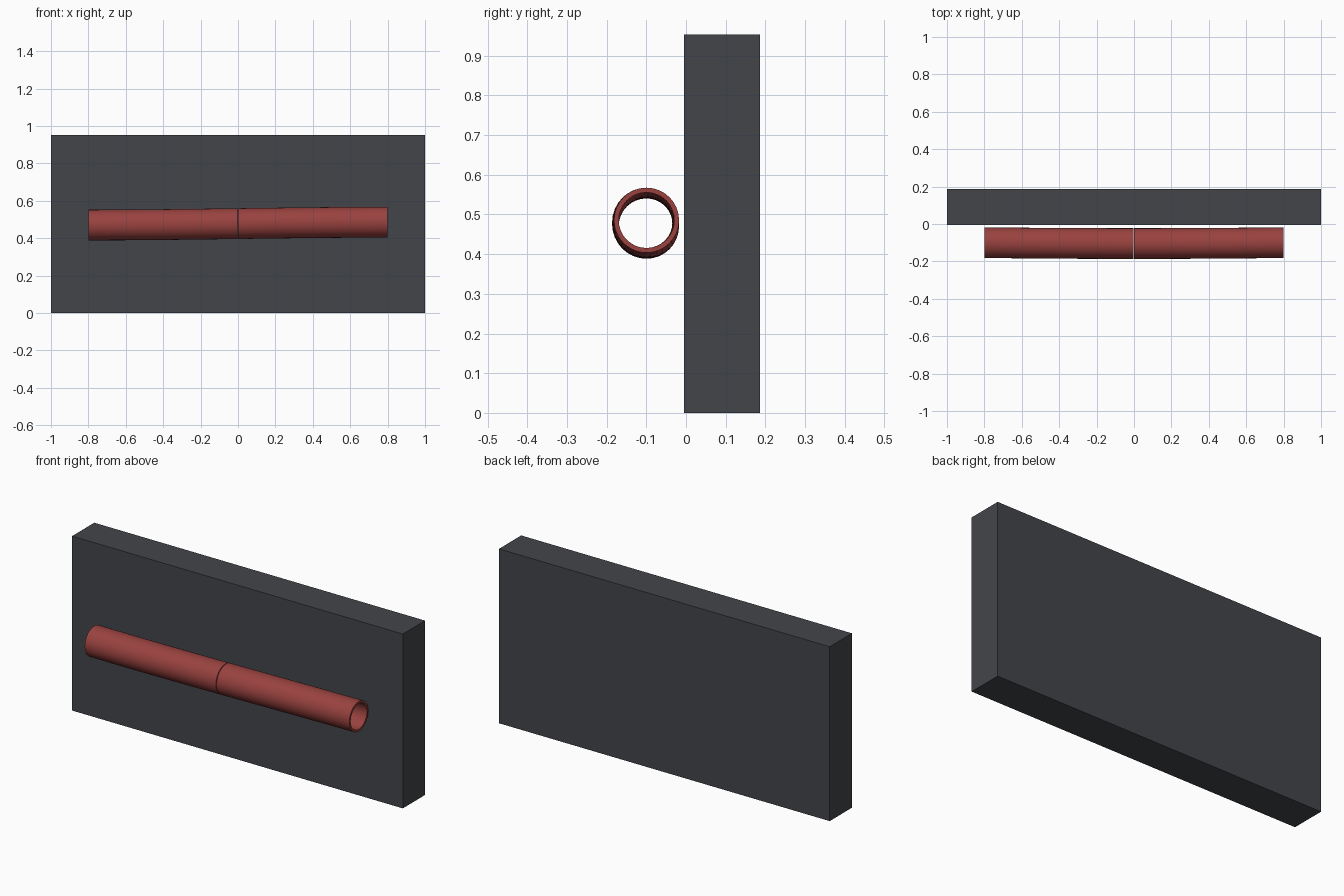
import bpy, bmesh
from math import sin, cos, pi

if "Cube" in bpy.data.objects:
    bpy.data.objects.remove(bpy.data.objects["Cube"])


def material(name, color):
    m = bpy.data.materials.new(name)
    m.diffuse_color = (*color, 1)
    m.use_nodes = True
    m.node_tree.nodes["Principled BSDF"].inputs["Base Color"].default_value = m.diffuse_color
    return m


def make_object(name, bm, mat):
    bmesh.ops.recalc_face_normals(bm, faces=bm.faces)
    me = bpy.data.meshes.new(name)
    bm.to_mesh(me)
    bm.free()
    me.materials.append(mat)
    ob = bpy.data.objects.new(name, me)
    bpy.context.collection.objects.link(ob)
    return ob


def pipe_centre(x):
    # Gentle S-bend upwards, bowed slightly away from the wall in the middle
    t = (x + 0.8) / 1.6
    z = 0.4705 + 0.015 * t * t * (3 - 2 * t)
    y = -0.0995 - 0.005 * (1 - (x / 0.8) ** 2)
    return y, z


def pipe(name, x0, x1, mat, r_out=0.082, r_in=0.07, sides=32, steps=8):
    bm = bmesh.new()

    def ring(x, r):
        y, z = pipe_centre(x)
        return [bm.verts.new((x, y + r * cos(2 * pi * k / sides),
                              z + r * sin(2 * pi * k / sides)))
                for k in range(sides)]

    xs = [x0 + (x1 - x0) * i / steps for i in range(steps + 1)]
    # Outer skin forwards, inner skin back, joined by the end rims
    rings = [ring(x, r_out) for x in xs] + [ring(x, r_in) for x in reversed(xs)]
    for i, a in enumerate(rings):
        b = rings[(i + 1) % len(rings)]
        for k in range(sides):
            n = (k + 1) % sides
            bm.faces.new((a[k], a[n], b[n], b[k]))
    ob = make_object(name, bm, mat)
    bpy.ops.object.select_all(action='DESELECT')
    ob.select_set(True)
    bpy.context.view_layer.objects.active = ob
    bpy.ops.object.shade_smooth_by_angle()


# Wall slab
bm = bmesh.new()
bmesh.ops.create_cube(bm, size=1)
bmesh.ops.scale(bm, vec=(2, 0.192, 0.953), verts=bm.verts)
bmesh.ops.translate(bm, vec=(0, 0.091, 0.4765), verts=bm.verts)
make_object("wall", bm, material("dark_grey", (0.055, 0.06, 0.068)))

# Two pipe lengths meeting at a thin seam
red = material("red", (0.32, 0.055, 0.05))
pipe("pipe_left", -0.8, -0.003, red)
pipe("pipe_right", 0.001, 0.8, red)
